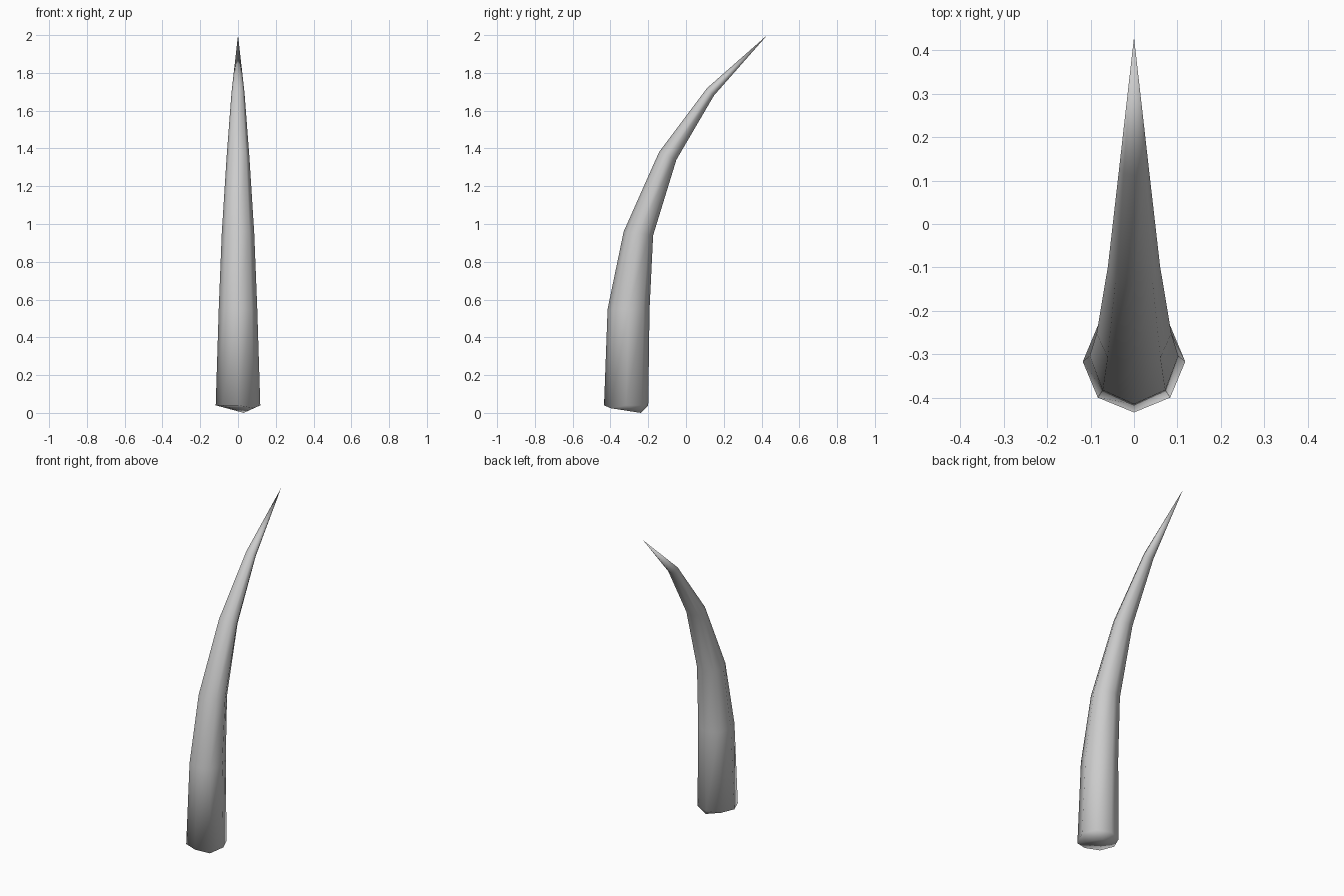
import bpy, bmesh, math

if "Cube" in bpy.data.objects:
    bpy.data.objects.remove(bpy.data.objects["Cube"])

SIDES = 8
# Ring centre y, z, half width in x, and half depth vector (y, z) towards the back edge
rings = [
    (-0.317, 0.040, 0.118, (0.117, 0.000)),
    (-0.304, 0.550, 0.102, (0.111, 0.000)),
    (-0.252, 0.950, 0.086, (0.078, -0.010)),
    (-0.097, 1.360, 0.060, (0.046, -0.020)),
    (0.130, 1.700, 0.034, (0.018, -0.020)),
]

bm = bmesh.new()
loops = []
for y, z, rx, (dy, dz) in rings:
    loop = []
    for i in range(SIDES):
        a = 2 * math.pi * i / SIDES
        c, s = math.cos(a), math.sin(a)
        loop.append(bm.verts.new((rx * c, y + dy * s, z + dz * s)))
    loops.append(loop)

# Side walls
for lo, hi in zip(loops, loops[1:]):
    for i in range(SIDES):
        j = (i + 1) % SIDES
        bm.faces.new((lo[i], lo[j], hi[j], hi[i]))

# Pointed tip and the blunt off-centre base
tip = bm.verts.new((0, 0.43, 2.0))
base = bm.verts.new((0.03, -0.24, 0.0))
for i in range(SIDES):
    j = (i + 1) % SIDES
    bm.faces.new((loops[-1][i], loops[-1][j], tip))
    bm.faces.new((loops[0][j], loops[0][i], base))

# Slightly lowered base corner at the front right
loops[0][7].co.z = 0.025

bmesh.ops.recalc_face_normals(bm, faces=bm.faces)
for f in bm.faces:
    f.smooth = True
mesh = bpy.data.meshes.new("curved_horn")
bm.to_mesh(mesh)
bm.free()
horn = bpy.data.objects.new("curved_horn", mesh)
bpy.context.collection.objects.link(horn)
